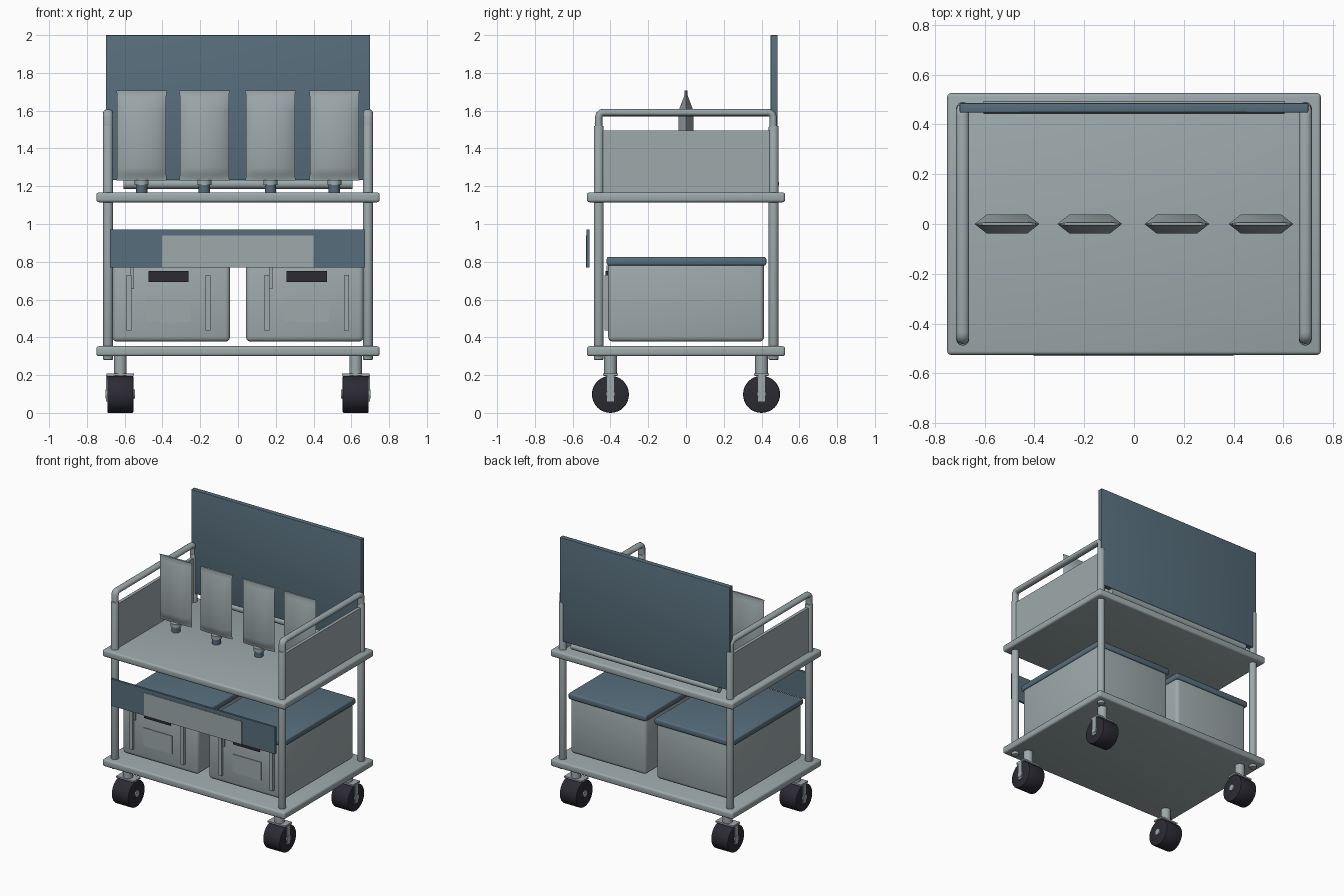
import bpy, bmesh, math
from mathutils import Matrix, Vector

if "Cube" in bpy.data.objects:
    bpy.data.objects.remove(bpy.data.objects["Cube"])


def material(name, rgb):
    m = bpy.data.materials.new(name)
    m.diffuse_color = (*rgb, 1)
    m.use_nodes = True
    m.node_tree.nodes["Principled BSDF"].inputs["Base Color"].default_value = m.diffuse_color
    return m


GREY = material("light_grey", (0.34, 0.40, 0.41))
SLATE = material("slate_blue", (0.095, 0.155, 0.20))
BLACK = material("dark_rubber", (0.025, 0.024, 0.034))


def finish(name, bm, mat, angle=40):
    bmesh.ops.recalc_face_normals(bm, faces=bm.faces[:])
    me = bpy.data.meshes.new(name)
    bm.to_mesh(me)
    bm.free()
    me.materials.append(mat)
    ob = bpy.data.objects.new(name, me)
    bpy.context.collection.objects.link(ob)
    bpy.ops.object.select_all(action='DESELECT')
    ob.select_set(True)
    bpy.context.view_layer.objects.active = ob
    bpy.ops.object.shade_smooth_by_angle(angle=math.radians(angle))
    return ob


def box(name, x, y, z, mat, bevel=0.0):
    """Box from (min, max) ranges, with optional rounded edges."""
    bm = bmesh.new()
    bmesh.ops.create_cube(bm, size=1)
    for v in bm.verts:
        v.co = Vector([r[0] + (c + 0.5) * (r[1] - r[0]) for c, r in zip(v.co, (x, y, z))])
    if bevel:
        bmesh.ops.bevel(bm, geom=bm.edges[:], offset=bevel, segments=3,
                        profile=0.5, affect='EDGES')
    return finish(name, bm, mat)


def cylinder(name, centre, r, length, mat, axis='Z', sides=24, bevel=0.0):
    bm = bmesh.new()
    bmesh.ops.create_cone(bm, cap_ends=True, segments=sides, radius1=r, radius2=r, depth=length)
    if bevel:
        rim = [e for e in bm.edges if abs(e.verts[0].co.z - e.verts[1].co.z) < 1e-5]
        bmesh.ops.bevel(bm, geom=rim, offset=bevel, segments=2, profile=0.5, affect='EDGES')
    rot = Matrix.Rotation(math.pi / 2, 4, 'Y') if axis == 'X' else Matrix()
    bm.transform(Matrix.Translation(centre) @ rot)
    return finish(name, bm, mat)


def handle(name, x):
    """Bent tube joining the tops of a front and a back post."""
    cu = bpy.data.curves.new(name, 'CURVE')
    cu.dimensions = '3D'
    cu.bevel_depth, cu.bevel_resolution, cu.use_fill_caps = 0.02, 4, True
    half = [(0.462, 1.50), (0.462, 1.565), (0.458, 1.579), (0.448, 1.588), (0.435, 1.59)]
    pts = half + [(-y, z) for y, z in reversed(half)]
    sp = cu.splines.new('POLY')
    sp.points.add(len(pts) - 1)
    for p, (y, z) in zip(sp.points, pts):
        p.co = (0, y, z, 1)
    tmp = bpy.data.objects.new(name + "_curve", cu)
    bpy.context.collection.objects.link(tmp)
    bm = bmesh.new()
    bm.from_mesh(tmp.to_mesh())
    bpy.data.objects.remove(tmp)
    # Slightly wider than tall
    bm.transform(Matrix.Translation((x, 0, 0)) @ Matrix.Diagonal((1.3, 1, 1, 1)))
    return finish(name, bm, GREY)


def bag(name, x):
    """Pillow-shaped pouch lofted from flattened hexagons."""
    rows = [(1.23, 0.133, 0.007), (1.243, 0.131, 0.009), (1.262, 0.13, 0.026), (1.30, 0.13, 0.039),
            (1.60, 0.13, 0.039), (1.675, 0.13, 0.011), (1.69, 0.131, 0.007), (1.707, 0.135, 0.007)]
    bm = bmesh.new()
    rings = []
    for z, w, t in rows:
        i = w - 0.05
        ring = [(-w, 0), (-i, -t), (i, -t), (w, 0), (i, t), (-i, t)]
        rings.append([bm.verts.new((x + a, b, z)) for a, b in ring])
    for lo, hi in zip(rings, rings[1:]):
        for k in range(6):
            n = (k + 1) % 6
            bm.faces.new((lo[k], lo[n], hi[n], hi[k]))
    bm.faces.new(rings[0])
    bm.faces.new(rings[-1])
    return finish(name, bm, GREY, 60)


# Shelves
box("lower_shelf", (-0.75, 0.75), (-0.525, 0.525), (0.30, 0.353), GREY, 0.014)
box("upper_shelf", (-0.75, 0.75), (-0.525, 0.525), (1.115, 1.167), GREY, 0.014)

# Posts, handles and side panels
for side, s in (("left", -1), ("right", 1)):
    x = s * 0.688
    for end, y in (("front", -0.462), ("back", 0.464)):
        cylinder(f"{side}_{end}_post", (x, y, 0.90), 0.026, 1.24, GREY, bevel=0.006)
    handle(f"{side}_handle", x)
    box(f"{side}_side_panel", (x - 0.012, x + 0.012), (-0.44, 0.445), (1.165, 1.495), GREY)

# Back board and the rod below it
box("back_board", (-0.70, 0.70), (0.448, 0.485), (1.232, 2.0), SLATE, 0.004)
cylinder("board_rod", (0, 0.467, 1.212), 0.026, 1.21, GREY, axis='X')

# Pouches with spouts
for i, x in enumerate((-0.51, -0.178, 0.172, 0.51)):
    bag(f"pouch_{i + 1}", x)
    cylinder(f"spout_neck_{i + 1}", (x, 0, 1.22), 0.037, 0.028, GREY)
    cylinder(f"spout_{i + 1}", (x, 0, 1.187), 0.03, 0.045, SLATE)

# Storage bins with lids and front fittings
for side, x0, x1, c in (("left", -0.665, -0.042, -0.368), ("right", 0.042, 0.665, 0.364)):
    box(f"{side}_bin", (x0, x1), (-0.412, 0.414), (0.377, 0.80), GREY, 0.025)
    box(f"{side}_bin_lid", (x0 - 0.008, x1 + 0.008), (-0.42, 0.425), (0.78, 0.826), SLATE, 0.012)
    for k, sx in enumerate((c - 0.21, c + 0.21)):
        box(f"{side}_bin_rib_{k + 1}", (sx - 0.013, sx + 0.013), (-0.432, -0.41), (0.435, 0.73), GREY)
    box(f"{side}_bin_tab", (c - 0.20, c - 0.182), (-0.422, -0.41), (0.655, 0.78), GREY)
    box(f"{side}_bin_grip", (c - 0.107, c + 0.107), (-0.425, -0.41), (0.693, 0.752), BLACK)
    box(f"{side}_bin_label", (c - 0.117, c + 0.117), (-0.417, -0.41), (0.48, 0.615), GREY)

# Front banner plate with a pale centre
box("front_banner", (-0.677, 0.673), (-0.527, -0.511), (0.77, 0.97), SLATE)
box("front_banner_centre", (-0.403, 0.40), (-0.53, -0.526), (0.77, 0.94), GREY)

# Casters
for side, s in (("left", -1), ("right", 1)):
    for end, y in (("front", -0.40), ("back", 0.40)):
        n, x = f"{side}_{end}_caster", s * 0.623
        cylinder(n + "_wheel", (x, y, 0.098), 0.098, 0.138, BLACK, axis='X', sides=32, bevel=0.006)
        cylinder(n + "_hub", (x, y, 0.10), 0.024, 0.156, GREY, axis='X')
        cylinder(n + "_stem", (x, y, 0.25), 0.034, 0.11, GREY)
        box(n + "_fork_top", (x - 0.073, x + 0.073), (y - 0.04, y + 0.04), (0.197, 0.209), GREY)
        xo = x + s * 0.071
        box(n + "_fork_arm", (xo - 0.004, xo + 0.004), (y - 0.019, y + 0.019), (0.06, 0.20), GREY)
